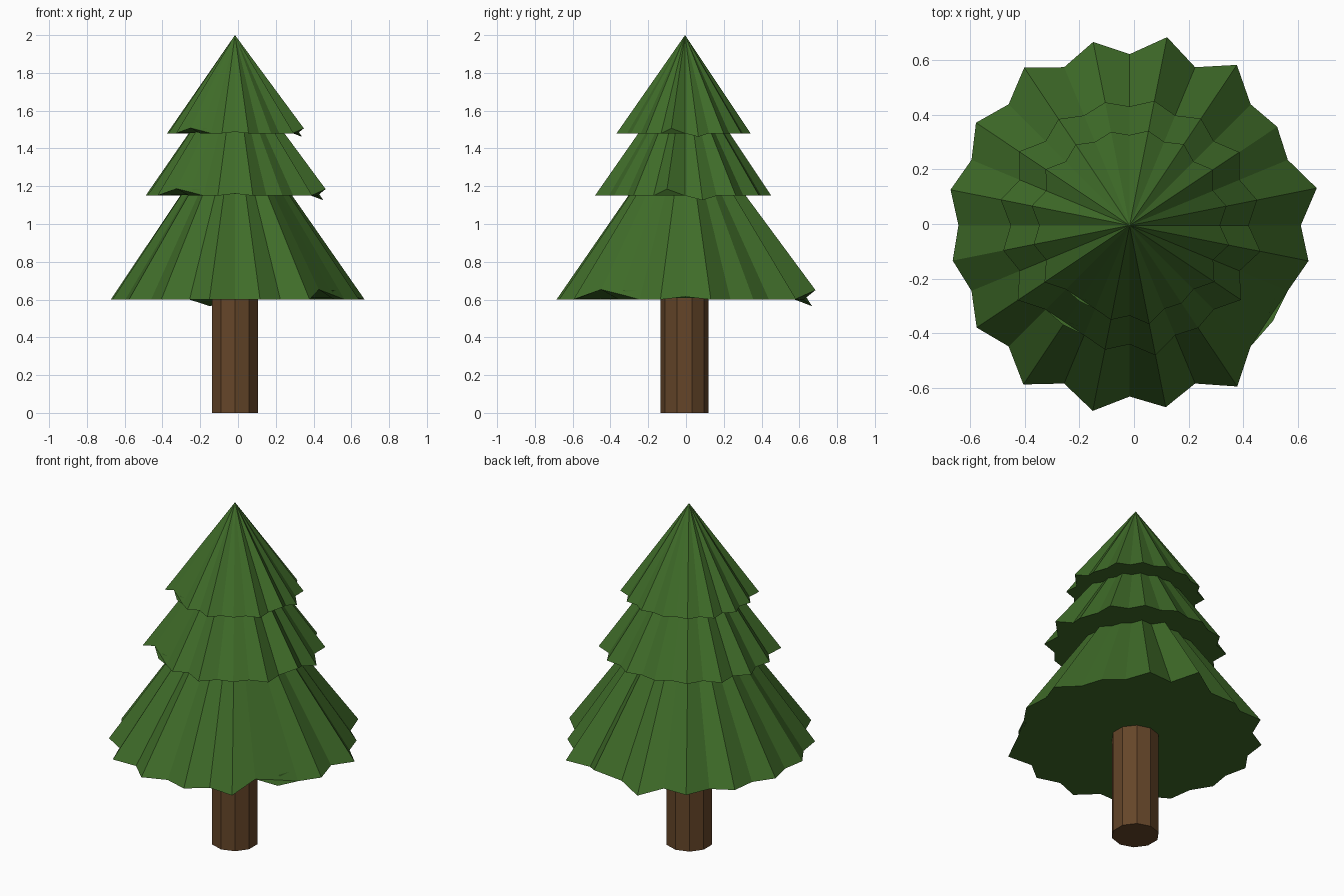
import bpy, bmesh
from math import cos, sin, radians

if "Cube" in bpy.data.objects:
    bpy.data.objects.remove(bpy.data.objects["Cube"])

CX, CY = -0.016, -0.005


def material(name, rgb):
    m = bpy.data.materials.new(name)
    m.diffuse_color = (*rgb, 1)
    m.use_nodes = True
    m.node_tree.nodes["Principled BSDF"].inputs["Base Color"].default_value = m.diffuse_color
    return m


green = material("needles", (0.05, 0.15, 0.022))
brown = material("bark", (0.13, 0.06, 0.022))

# Ragged branch-tip radii, one every 22.5 degrees, with valleys between them
TIPS = [.70, .651, .708, .704, .686, .696, .678, .67,
        .662, .675, .702, .694, .68, .711, .632, .669]
VALLEY = 0.628
# Rim points bent up or down (index counts round in 11.25 degree steps)
BENDS = {0: .015, 7: .05, 9: -.035, 28: .053}


def tier(name, z, scale, turn):
    bm = bmesh.new()

    def point(r, deg, h):
        a = radians(deg + turn)
        return bm.verts.new((CX + scale * r * cos(a), CY + scale * r * sin(a), z + scale * h))

    rim = [point(TIPS[i // 2] if i % 2 else VALLEY, i * 11.25, BENDS.get(i, 0)) for i in range(32)]
    apex = point(0, 0, 0.985)
    for i in range(32):
        bm.faces.new((rim[i], rim[(i + 1) % 32], apex))
    bm.faces.new(rim[::-1])
    # small loose sprig near the rim
    bm.faces.new([point(.605, 327.5, .05), point(.606, -29.3, 0), point(.595, 334, .05)])
    me = bpy.data.meshes.new(name)
    bm.to_mesh(me)
    bm.free()
    me.materials.append(green)
    ob = bpy.data.objects.new(name, me)
    bpy.context.collection.objects.link(ob)


# Foliage: one ragged cone repeated at three sizes
tier("lower_branches", 0.60, 1.0, 0)
tier("middle_branches", 1.15, 0.695, -90)
tier("upper_branches", 1.48, 0.528, -90)

# Trunk
bpy.ops.mesh.primitive_cylinder_add(vertices=10, radius=0.128, depth=0.61,
                                    location=(CX, CY - 0.003, 0.305))
trunk = bpy.context.object
trunk.name = "trunk"
trunk.data.materials.append(brown)
